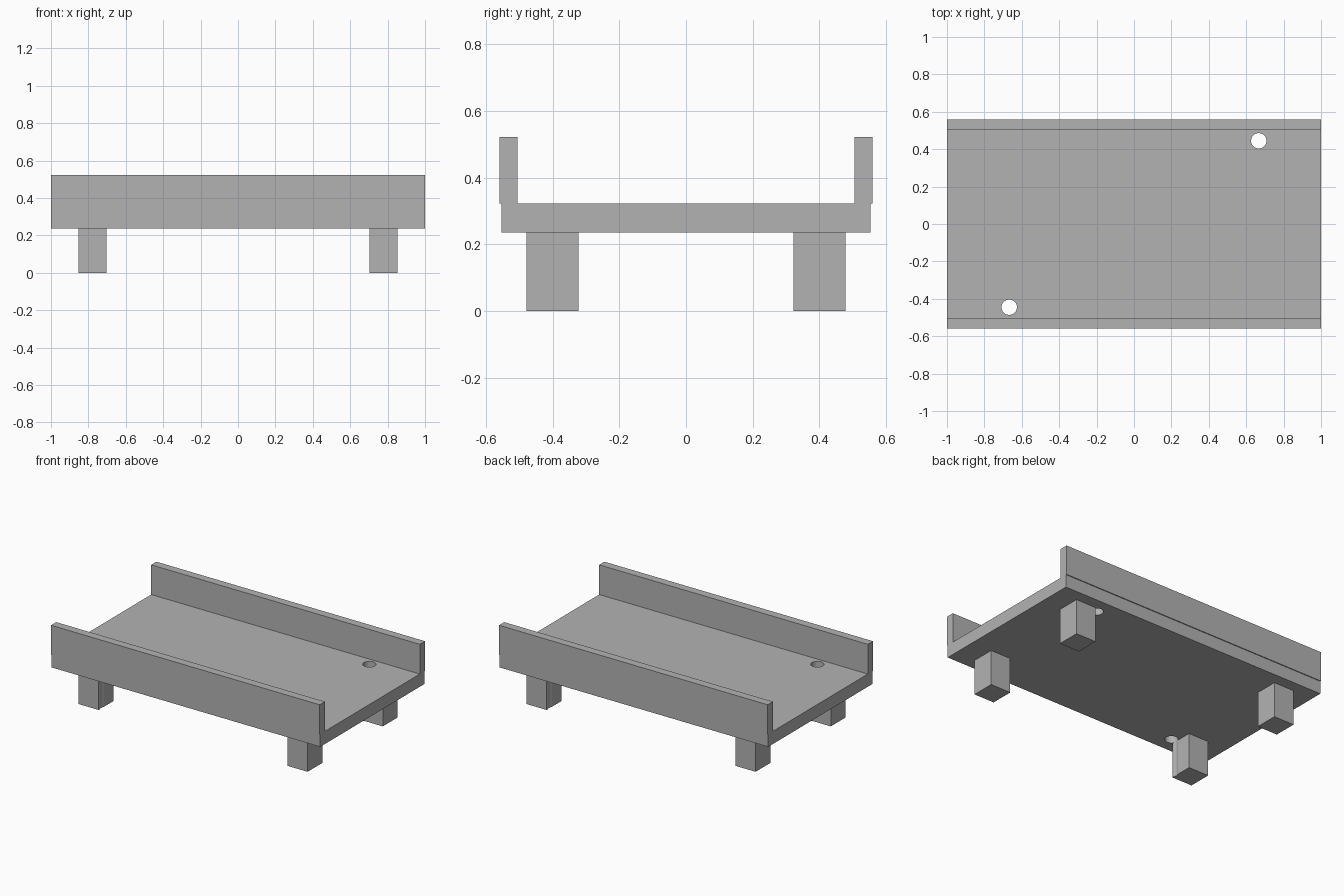
import bpy
import bmesh
from mathutils import Matrix, Vector

default = bpy.data.objects.get("Cube")
if default:
    bpy.data.objects.remove(default, do_unlink=True)

grey = bpy.data.materials.new("plain grey")
grey.use_nodes = True
colour = (0.45, 0.45, 0.45, 1)
grey.diffuse_color = colour
grey.node_tree.nodes["Principled BSDF"].inputs["Base Color"].default_value = colour


def finish(name, bm):
    mesh = bpy.data.meshes.new(name)
    bm.to_mesh(mesh)
    bm.free()
    mesh.materials.append(grey)
    obj = bpy.data.objects.new(name, mesh)
    bpy.context.collection.objects.link(obj)
    return obj


def box(name, low, high):
    low, high = Vector(low), Vector(high)
    bm = bmesh.new()
    bmesh.ops.create_cube(
        bm, size=1,
        matrix=Matrix.Translation((low + high) / 2) @ Matrix.Diagonal((high - low).to_4d()))
    return finish(name, bm)


def drill(obj, cutter):
    mod = obj.modifiers.new("drill", "BOOLEAN")
    mod.operation = "DIFFERENCE"
    mod.solver = "EXACT"
    mod.object = cutter


LEG_TOP, DECK_TOP, RAIL_TOP = 0.236, 0.322, 0.522

# Deck slab
deck = box("deck", (-1, -0.554, LEG_TOP), (1, 0.554, DECK_TOP))

# Side rails, overhanging the deck slightly
for name, side in (("front_rail", -1), ("back_rail", 1)):
    ys = sorted((side * 0.505, side * 0.56))
    box(name, (-1, ys[0], DECK_TOP), (1, ys[1], RAIL_TOP))

# Four legs and two diagonal drilled holes that graze the adjacent legs
for sx, x_name in ((-1, "right"), (1, "left")):
    for sy, y_name in ((-1, "front"), (1, "back")):
        xs = sorted((sx * 0.703, sx * 0.853))
        ys = sorted((sy * 0.322, sy * 0.478))
        leg = box(f"{y_name}_{x_name}_leg", (xs[0], ys[0], 0), (xs[1], ys[1], LEG_TOP))
        if sx == sy:
            bm = bmesh.new()
            bmesh.ops.create_cone(
                bm, cap_ends=True, segments=48, radius1=0.041, radius2=0.041, depth=2,
                matrix=Matrix.Translation((sx * 0.667, sy * 0.445, 0)))
            cutter = finish(f"{y_name}_hole_cutter", bm)
            cutter.hide_render = True
            cutter.hide_viewport = True
            drill(deck, cutter)
            drill(leg, cutter)
